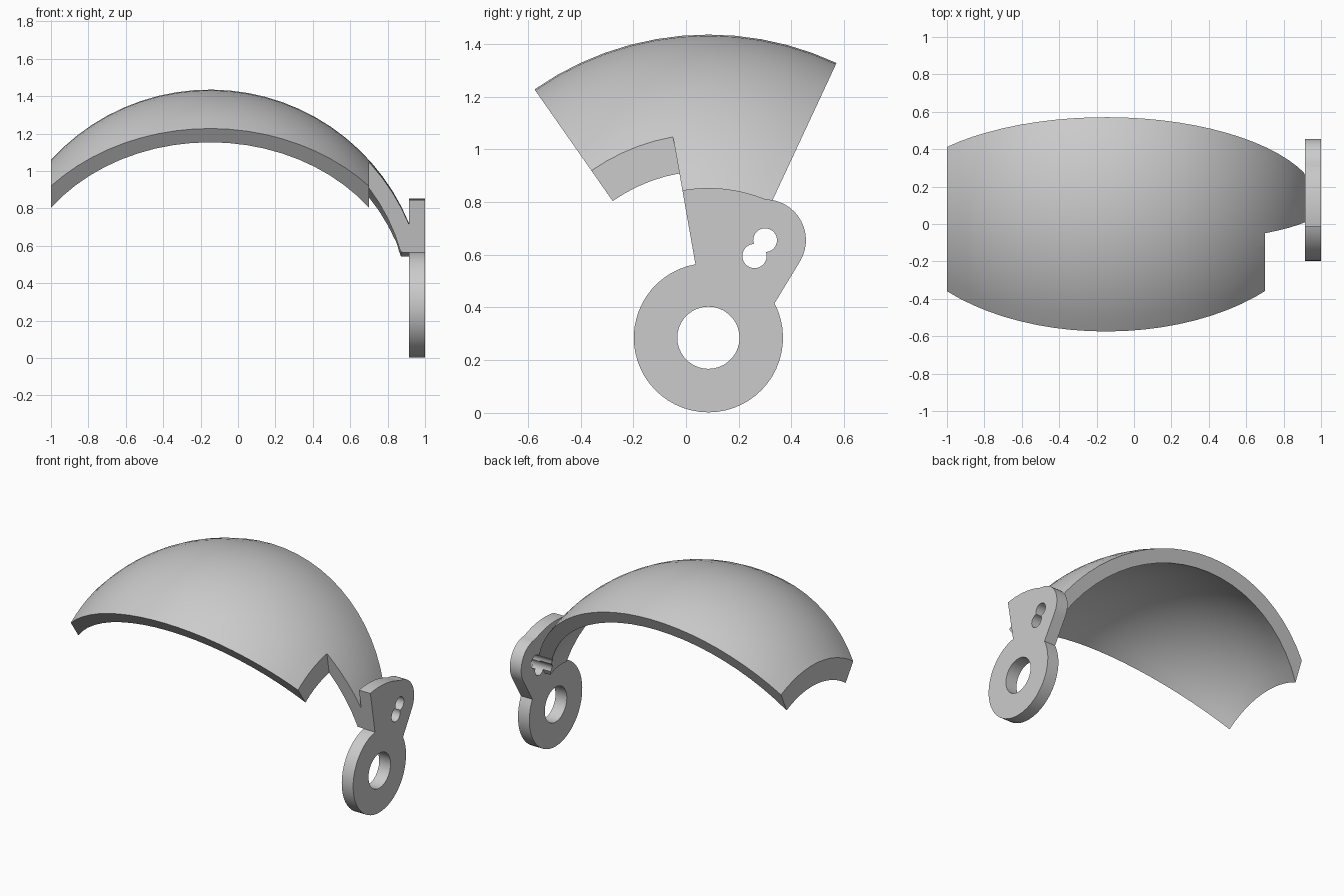
import bpy
import bmesh
from math import radians, sin, cos, asin

if "Cube" in bpy.data.objects:
    bpy.data.objects.remove(bpy.data.objects["Cube"])

CY, CZ = 0.085, 0.285      # shared pivot axis, running along x
SX = -0.15                 # sphere centre along the axis
R_OUT, R_IN = 1.15, 1.06
PLATE_IN, PLATE_OUT = 0.915, 1.0

grey = bpy.data.materials.new("light grey")
grey.use_nodes = True
colour = (0.6, 0.6, 0.6, 1)
grey.diffuse_color = colour
grey.node_tree.nodes["Principled BSDF"].inputs["Base Color"].default_value = colour


def make_object(name, bm):
    bmesh.ops.recalc_face_normals(bm, faces=bm.faces)
    mesh = bpy.data.meshes.new(name)
    bm.to_mesh(mesh)
    bm.free()
    mesh.materials.append(grey)
    obj = bpy.data.objects.new(name, mesh)
    bpy.context.collection.objects.link(obj)
    return obj


def sector(name, profile, start, end, steps):
    """Sweep a closed (x, radius) profile about the pivot axis."""
    bm = bmesh.new()
    rings = []
    for i in range(steps + 1):
        a = radians(start + (end - start) * i / steps)
        rings.append([bm.verts.new((x, CY + r * sin(a), CZ + r * cos(a)))
                      for x, r in profile])
    n = len(profile)
    for a, b in zip(rings, rings[1:]):
        for j in range(n):
            k = (j + 1) % n
            bm.faces.new((a[j], a[k], b[k], b[j]))
    bm.faces.new(rings[0])
    bm.faces.new(rings[-1])
    return make_object(name, bm)


def slab(name, outline, x0, x1):
    """Extrude a (y, z) outline along x."""
    bm = bmesh.new()
    face = bm.faces.new([bm.verts.new((x0, y, z)) for y, z in outline])
    made = bmesh.ops.extrude_face_region(bm, geom=[face])["geom"]
    verts = [v for v in made if isinstance(v, bmesh.types.BMVert)]
    bmesh.ops.translate(bm, verts=verts, vec=(x1 - x0, 0, 0))
    return make_object(name, bm)


def arc(cy, cz, r, start, end, steps):
    """Points at angles measured from straight up towards the back."""
    angles = [radians(start + (end - start) * i / steps) for i in range(steps + 1)]
    return [(cy + r * sin(a), cz + r * cos(a)) for a in angles]


def meridian(radius, x0, x1, steps=24):
    a0, a1 = asin((x0 - SX) / radius), asin((x1 - SX) / radius)
    angles = [a0 + (a1 - a0) * i / steps for i in range(steps + 1)]
    return [(SX + radius * sin(a), radius * cos(a)) for a in angles]


def combine(target, other, operation):
    mod = target.modifiers.new(operation.lower(), 'BOOLEAN')
    mod.operation = operation
    mod.solver = 'EXACT'
    mod.object = other
    bpy.context.view_layer.objects.active = target
    bpy.ops.object.modifier_apply(modifier=mod.name)
    bpy.data.objects.remove(other)


# Curved visor shell, running out into the arm
profile = meridian(R_OUT, -1, PLATE_IN)
profile += [(0.96, 0.44), (0.96, 0.284)]
profile += meridian(R_IN, 0.871, -1)
visor = sector("visor_with_hinge", profile, -35, 25, 12)

# Step that leaves only a narrow arm on the left side
step = [(0.7, 0.02), (1.2, 0.02), (1.2, 1.4), (0.7, 1.4)]
combine(visor, sector("step_cutter", step, -50, -10, 8), 'DIFFERENCE')

# Flat hinge plate: ring, neck and rounded ear
outline = arc(CY, CZ, 0.568, -10, 22, 8)
outline += arc(0.30, 0.655, 0.155, 5, 120, 14)
outline += arc(CY, CZ, 0.283, 62.5, 350, 44)
combine(visor, slab("hinge_plate", outline, PLATE_IN, PLATE_OUT), 'UNION')

# Pivot hole and the pair of overlapping catch holes
for y, z, r in ((CY, CZ, 0.118), (0.30, 0.655, 0.045), (0.26, 0.595, 0.046)):
    hole = slab("hole_cutter", arc(y, z, r, 0, 350, 35), 0.75, 1.1)
    combine(visor, hole, 'DIFFERENCE')

bpy.ops.object.select_all(action='DESELECT')
visor.select_set(True)
bpy.context.view_layer.objects.active = visor
bpy.ops.object.shade_smooth_by_angle(angle=radians(30))
